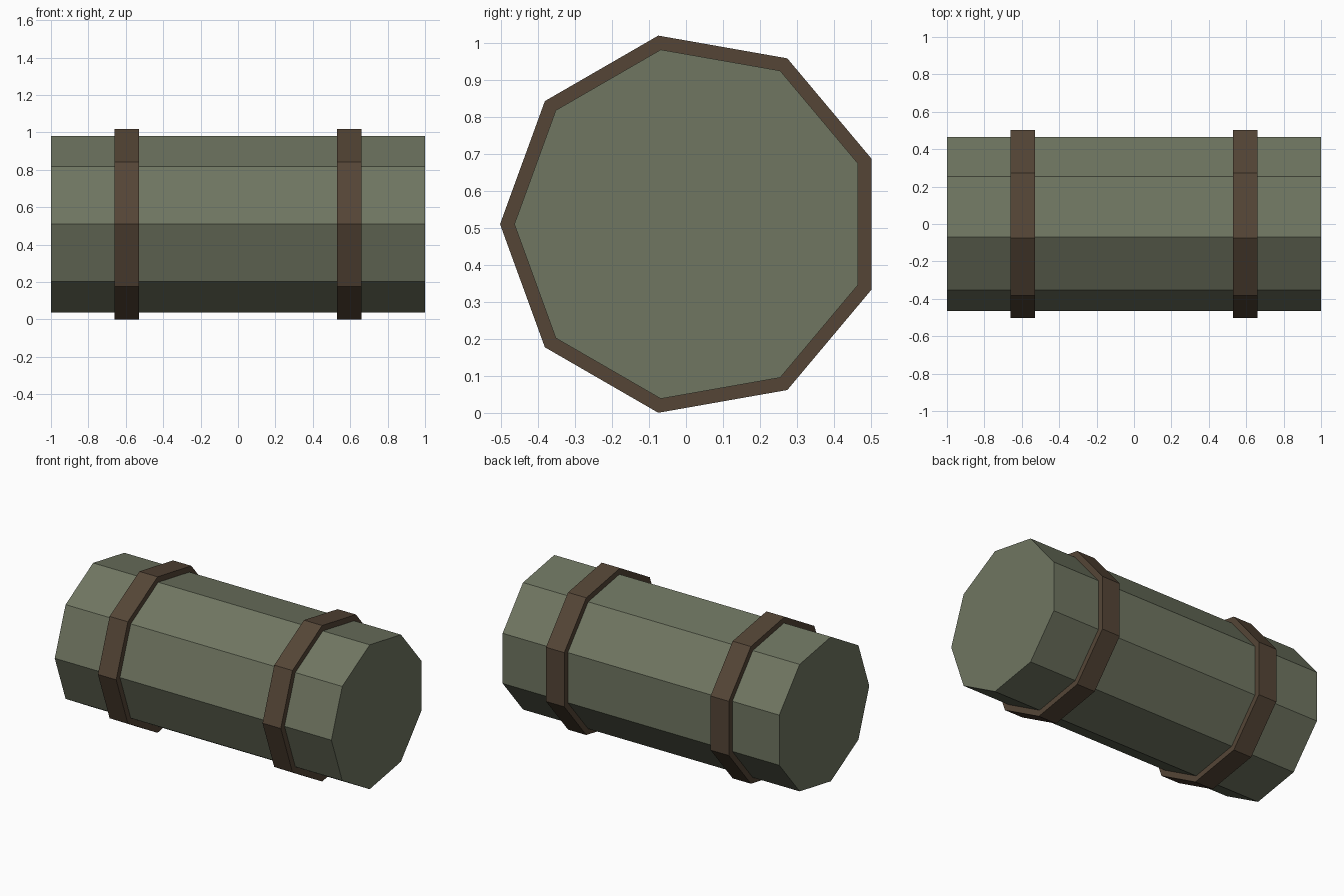
import bpy
from math import pi

if "Cube" in bpy.data.objects:
    bpy.data.objects.remove(bpy.data.objects["Cube"])

SIDES = 9
AXIS_Y, AXIS_Z = 0.015, 0.51


def material(name, color):
    mat = bpy.data.materials.new(name)
    mat.diffuse_color = (*color, 1)
    mat.use_nodes = True
    mat.node_tree.nodes["Principled BSDF"].inputs["Base Color"].default_value = mat.diffuse_color
    return mat


def prism(name, x, radius, length, mat):
    # Nine-sided prism along x with one corner facing the front
    bpy.ops.mesh.primitive_cylinder_add(
        vertices=SIDES, radius=radius, depth=length,
        location=(x, AXIS_Y, AXIS_Z), rotation=(0, pi / 2, pi))
    obj = bpy.context.object
    obj.name = name
    obj.data.materials.append(mat)
    bpy.ops.object.transform_apply(location=False, rotation=True, scale=True)
    bpy.ops.object.shade_flat()
    return obj


canvas = material("green_canvas", (0.16, 0.18, 0.12))
leather = material("brown_leather", (0.09, 0.06, 0.037))

# Rolled body
prism("bedroll", 0, 0.479, 2.0, canvas)

# Two straps around the roll
for side, x in (("left", -0.595), ("right", 0.595)):
    prism(f"strap_{side}", x, 0.5175, 0.132, leather)
